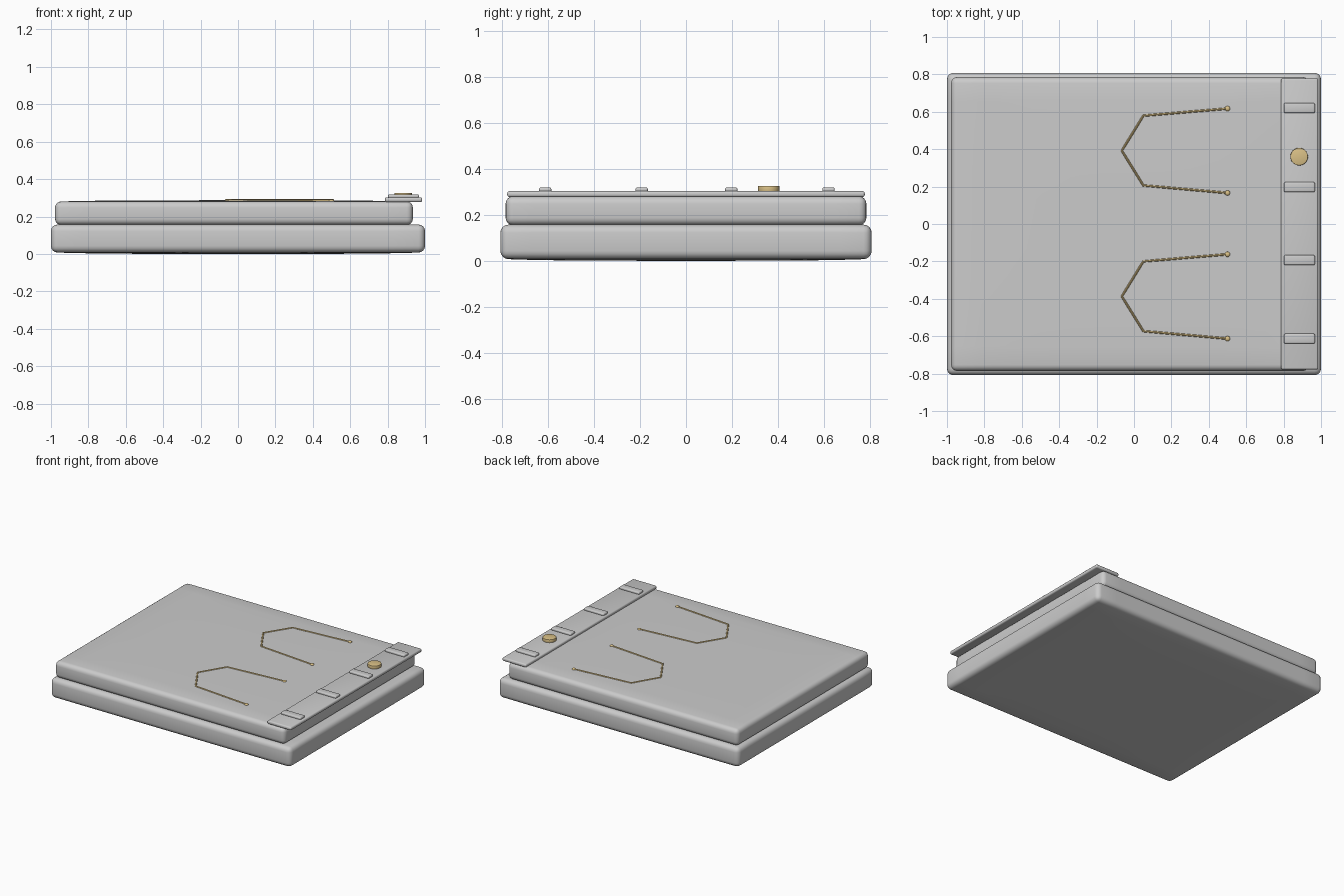
import bpy, bmesh, math
from mathutils import Vector

if "Cube" in bpy.data.objects:
    bpy.data.objects.remove(bpy.data.objects["Cube"])


def material(name, rgb):
    m = bpy.data.materials.new(name)
    m.diffuse_color = (*rgb, 1)
    m.use_nodes = True
    m.node_tree.nodes["Principled BSDF"].inputs["Base Color"].default_value = m.diffuse_color
    return m


GREY = material("soft grey", (0.6, 0.6, 0.6))
GOLD = material("gold", (0.7, 0.53, 0.24))


def finish(name, bm, mat, bevel=0, segments=4):
    bmesh.ops.recalc_face_normals(bm, faces=bm.faces)
    me = bpy.data.meshes.new(name)
    bm.to_mesh(me)
    bm.free()
    ob = bpy.data.objects.new(name, me)
    bpy.context.collection.objects.link(ob)
    me.materials.append(mat)
    bpy.ops.object.select_all(action='DESELECT')
    ob.select_set(True)
    bpy.context.view_layer.objects.active = ob
    if bevel:
        mod = ob.modifiers.new("rounding", 'BEVEL')
        mod.width = bevel
        mod.segments = segments
        mod.limit_method = 'ANGLE'
        mod.angle_limit = math.radians(40)
        bpy.ops.object.modifier_apply(modifier=mod.name)
    bpy.ops.object.shade_smooth_by_angle(angle=math.radians(40))
    return ob


def dome(u, v):
    return (1 - u ** 4) * (1 - v ** 4)


def slab(name, x0, x1, y0, y1, z0, z1, bevel, up=0.0, down=0.0):
    """Rounded cushion-like slab with slightly swollen top and bottom."""
    bm = bmesh.new()
    bmesh.ops.create_grid(bm, x_segments=12, y_segments=12, size=1)
    res = bmesh.ops.extrude_face_region(bm, geom=bm.faces[:])
    top = {e for e in res["geom"] if isinstance(e, bmesh.types.BMVert)}
    for v in bm.verts:
        d = dome(v.co.x, v.co.y)
        z = z1 + up * d if v in top else z0 - down * d
        v.co = ((x0 + x1) / 2 + v.co.x * (x1 - x0) / 2,
                (y0 + y1) / 2 + v.co.y * (y1 - y0) / 2, z)
    return finish(name, bm, GREY, bevel)


def block(name, x0, x1, y0, y1, z0, z1, bevel, mat=GREY):
    bm = bmesh.new()
    bmesh.ops.create_cube(bm, size=1)
    for v in bm.verts:
        v.co = ((x0 + x1) / 2 + v.co.x * (x1 - x0),
                (y0 + y1) / 2 + v.co.y * (y1 - y0),
                (z0 + z1) / 2 + v.co.z * (z1 - z0))
    return finish(name, bm, mat, bevel, 3)


# Two stacked padded bodies
slab("lower_body", -1, 1, -0.808, 0.808, 0.008, 0.157, 0.035, down=0.008)
UX0, UX1, UY0, UY1, UZ = -0.978, 0.935, -0.785, 0.785, 0.28
slab("upper_body", UX0, UX1, UY0, UY1, 0.155, UZ, 0.032, up=0.007)

# Edge flap overhanging the upper body
block("edge_flap", 0.786, 0.985, -0.778, 0.778, 0.277, 0.303, 0.01)

# Four raised clips on the flap
for i, y in enumerate((-0.613, -0.193, 0.197, 0.62)):
    block(f"clip_{i + 1}", 0.802, 0.967, y - 0.027, y + 0.027, 0.298, 0.319, 0.008)

# Gold stud
bm = bmesh.new()
bmesh.ops.create_cone(bm, cap_ends=True, segments=40, radius1=0.047,
                      radius2=0.047, depth=0.028)
bmesh.ops.translate(bm, verts=bm.verts, vec=(0.883, 0.36, 0.312))
finish("stud", bm, GOLD, 0.003, 2)


def top_z(x, y):
    u = (2 * x - UX0 - UX1) / (UX1 - UX0)
    v = (2 * y - UY0 - UY1) / (UY1 - UY0)
    return UZ + 0.007 * dome(u, v)


# Two thin gold cords lying on the top, with bead ends
cord_path = [(0.5, 0.225), (0.05, 0.187), (-0.065, 0.0), (0.05, -0.186), (0.5, -0.226)]
for label, yc in (("back", 0.392), ("front", -0.387)):
    pts = []
    for (ax, ay), (bx, by) in zip(cord_path, cord_path[1:]):
        for k in range(6):
            t = k / 6
            pts.append((ax + (bx - ax) * t, ay + (by - ay) * t + yc))
    pts.append((cord_path[-1][0], cord_path[-1][1] + yc))
    cu = bpy.data.curves.new(f"{label}_cord", 'CURVE')
    cu.dimensions = '3D'
    cu.bevel_depth = 0.006
    cu.bevel_resolution = 2
    cu.use_fill_caps = True
    sp = cu.splines.new('POLY')
    sp.points.add(len(pts) - 1)
    for p, (x, y) in zip(sp.points, pts):
        p.co = (x, y, top_z(x, y), 1)
    ob = bpy.data.objects.new(f"{label}_cord", cu)
    bpy.context.collection.objects.link(ob)
    cu.materials.append(GOLD)
    bpy.ops.object.select_all(action='DESELECT')
    ob.select_set(True)
    bpy.context.view_layer.objects.active = ob
    bpy.ops.object.convert(target='MESH')
    bpy.ops.object.shade_smooth_by_angle(angle=math.radians(40))
    for n, (x, y) in enumerate((pts[0], pts[-1])):
        bm = bmesh.new()
        bmesh.ops.create_uvsphere(bm, u_segments=16, v_segments=10, radius=0.014)
        for v in bm.verts:
            v.co = Vector((x, y, top_z(x, y))) + Vector((v.co.x, v.co.y, v.co.z * 0.6))
        finish(f"{label}_cord_bead_{n + 1}", bm, GOLD)
